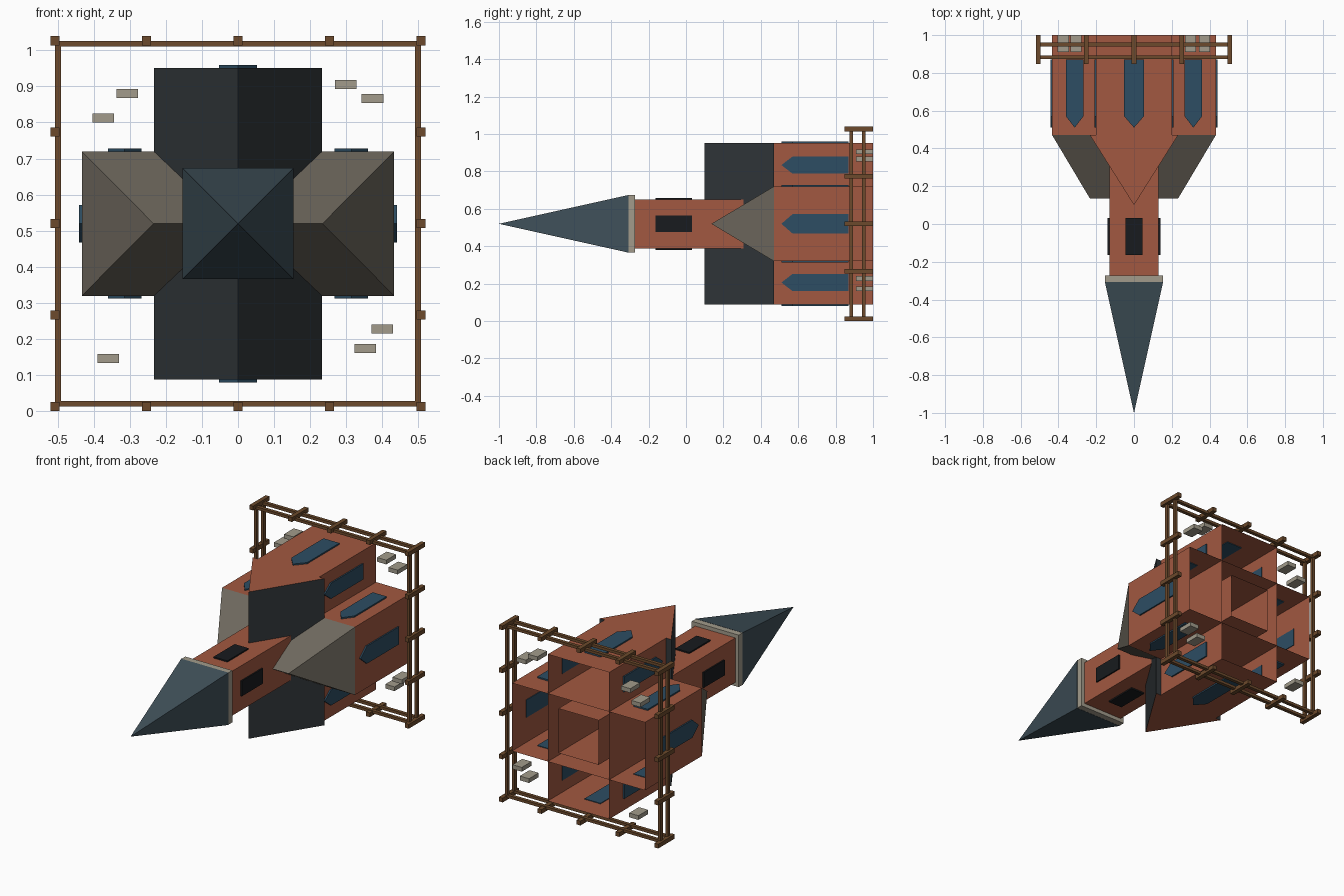
import bpy, bmesh, math

if "Cube" in bpy.data.objects:
    bpy.data.objects.remove(bpy.data.objects["Cube"])

ZC = 0.5195   # plan centre; the church lies with its spire pointing to -y


def mat(name, r, g, b):
    m = bpy.data.materials.new(name)
    m.diffuse_color = (r, g, b, 1)
    m.use_nodes = True
    m.node_tree.nodes["Principled BSDF"].inputs["Base Color"].default_value = m.diffuse_color
    return m


BRICK = mat("brick", .36, .098, .052)
SLATE = mat("dark_slate", .031, .037, .042)
GREY = mat("grey_slate", .155, .138, .11)
SPIRE = mat("blue_slate", .05, .08, .1)
GLASS = mat("window_blue", .026, .075, .125)
BLACK = mat("opening_black", .009, .011, .013)
WOOD = mat("fence_wood", .15, .068, .025)
STONE = mat("pale_stone", .36, .33, .26)


def make(name, pts, faces, *mats, slots=None):
    """Mesh from plan points (x, v, height): height runs toward -y."""
    bm = bmesh.new()
    vs = [bm.verts.new((x, 1 - h, ZC + v)) for x, v, h in pts]
    for i, f in enumerate(faces):
        bm.faces.new([vs[k] for k in f]).material_index = slots[i] if slots else 0
    bmesh.ops.recalc_face_normals(bm, faces=bm.faces)
    me = bpy.data.meshes.new(name)
    bm.to_mesh(me)
    bm.free()
    for m in mats:
        me.materials.append(m)
    ob = bpy.data.objects.new(name, me)
    bpy.context.collection.objects.link(ob)
    return ob


SIDES = [(0, 1, 5, 4), (1, 2, 6, 5), (2, 3, 7, 6), (3, 0, 4, 7)]
CAPS = [(3, 2, 1, 0), (4, 5, 6, 7)]


def box(name, m, x, v, hx, hv, h0, h1, capped=True):
    ring = [(x - hx, v - hv), (x + hx, v - hv), (x + hx, v + hv), (x - hx, v + hv)]
    pts = [(a, b, h) for h in (h0, h1) for a, b in ring]
    return make(name, pts, SIDES + (CAPS if capped else []), m)


def wall_panel(name, m, angle, dist, off, outline, depth=.008):
    """Extruded outline (u, height) set on a wall facing the given angle."""
    c, s = round(math.cos(angle)), round(math.sin(angle))
    n = len(outline)
    pts = []
    for d in (dist - .004, dist + depth):
        pts += [(c * d - s * (u + off), s * d + c * (u + off), h) for u, h in outline]
    faces = [tuple(range(n)), tuple(range(n, 2 * n))]
    faces += [(i, (i + 1) % n, n + (i + 1) % n, n + i) for i in range(n)]
    make(name, pts, faces, m)


# Walls, open underneath
EAVE = .53
box("nave_walls", BRICK, 0, 0, .2, .432, 0, EAVE, False)
box("transept_walls", BRICK, 0, 0, .433, .2, 0, EAVE, False)
box("tower_walls", BRICK, 0, 0, .131, .131, 0, 1.28, False)

# Nave roof: overhanging gabled prism with brick ends
w, l = .233, .432
make("nave_roof",
     [(-w, -l, EAVE), (w, -l, EAVE), (w, l, EAVE), (-w, l, EAVE), (0, -l, .9), (0, l, .9)],
     [(0, 1, 4), (2, 3, 5), (1, 2, 5, 4), (3, 0, 4, 5), (0, 3, 2, 1)],
     SLATE, BRICK, slots=[1, 1, 0, 0, 0])

# Transept roof: hipped at both ends
w, l, r = .433, .2, .234
make("transept_roof",
     [(-w, -l, EAVE), (w, -l, EAVE), (w, l, EAVE), (-w, l, EAVE), (-r, 0, .864), (r, 0, .864)],
     [(0, 1, 5, 4), (1, 2, 5), (2, 3, 4, 5), (3, 0, 4), (0, 3, 2, 1)], GREY)

# Tower cornice and spire
box("tower_cornice", STONE, 0, 0, .153, .153, 1.272, 1.308)
s = .154
make("spire", [(-s, -s, 1.308), (s, -s, 1.308), (s, s, 1.308), (-s, s, 1.308), (0, 0, 2)],
     [(0, 1, 4), (1, 2, 4), (2, 3, 4), (3, 0, 4), (0, 3, 2, 1)], SPIRE)


# Pointed windows and belfry openings on all four sides
def pointed(half):
    return [(-half, .13), (half, .13), (half, .43), (0, .49), (-half, .43)]


for k in range(4):
    a = k * math.pi / 2
    b = .045
    wall_panel("belfry_opening", BLACK, a, .131, 0,
               [(-b, .967), (b, .967), (b, 1.163), (-b, 1.163)])
    end = .433 if k % 2 == 0 else .432
    wall_panel("end_window", GLASS, a, end, 0, pointed(.052))
    for sgn in (-1, 1):
        wall_panel("side_window", GLASS, a, .2, sgn * .314, pointed(.046))

# Fence: posts around the square and two rails per side
P, R, STEP = .507, .499, .2535
for i in range(-2, 3):
    for j in range(-2, 3):
        if max(abs(i), abs(j)) == 2:
            box("fence_post", WOOD, i * STEP, j * STEP, .0125, .0125, 0, .153)
for sgn in (-1, 1):
    for h in (.05, .117):
        box("fence_rail", WOOD, sgn * R, 0, .008, R, h - .01, h + .01)
        box("fence_rail", WOOD, 0, sgn * R, R, .008, h - .01, h + .01)

# Gravestones scattered in the yard
for x, z in [(-.307, .88), (-.374, .813), (.299, .905), (.373, .866),
             (.4, .227), (.353, .173), (-.36, .146)]:
    box("gravestone", STONE, x, z - ZC, .03, .0125, 0, .09)
